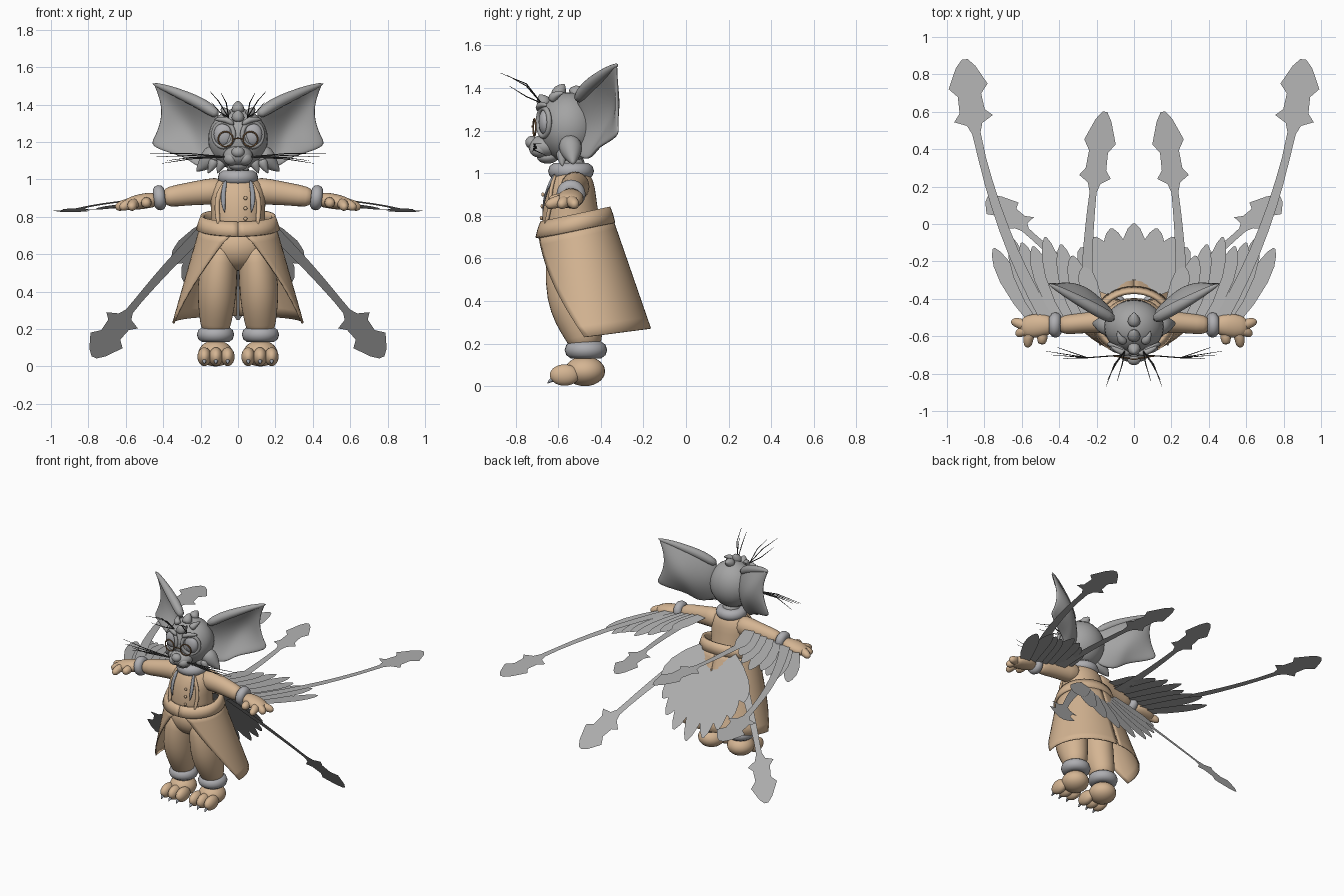
import bpy, bmesh, math
from mathutils import Vector, Matrix

cube = bpy.data.objects.get("Cube")
if cube:
    bpy.data.objects.remove(cube)


def material(name, r, g, b):
    m = bpy.data.materials.new(name)
    m.use_nodes = True
    m.diffuse_color = (r, g, b, 1)
    m.node_tree.nodes["Principled BSDF"].inputs["Base Color"].default_value = (r, g, b, 1)
    return m


TAN = material("cloth_tan", .66, .46, .29)
FUR = material("fur_grey", .37, .37, .37)
FEATHER = material("feather_grey", .45, .45, .45)
CUFF = material("cuff_grey", .42, .42, .44)
CLAW = material("claw_grey", .3, .32, .36)
BRASS = material("brass", .3, .16, .07)
DARK = material("whisker_dark", .05, .05, .05)


def finish(name, bm, mat, mirror=False, subsurf=0, thick=0, smooth=True):
    me = bpy.data.meshes.new(name)
    bm.to_mesh(me)
    bm.free()
    me.materials.append(mat)
    ob = bpy.data.objects.new(name, me)
    bpy.context.collection.objects.link(ob)
    for p in me.polygons:
        p.use_smooth = smooth
    if thick:
        mod = ob.modifiers.new("thickness", "SOLIDIFY")
        mod.thickness = thick
        mod.offset = 0
    if subsurf:
        ob.modifiers.new("smoothing", "SUBSURF").levels = subsurf
        ob.modifiers["smoothing"].render_levels = subsurf
    if mirror:
        ob.modifiers.new("mirror", "MIRROR").use_mirror_merge = False
    return ob


def loft(name, rings, mat, mirror=False, n=12, subsurf=1):
    """Skin elliptical rings (x, y, z, radius_a, radius_b) along their path."""
    bm = bmesh.new()
    pts = [Vector(r[:3]) for r in rings]
    d = pts[-1] - pts[0]
    ref = Vector((0, 1, 0)) if abs(d.x) > max(abs(d.y), abs(d.z)) else Vector((1, 0, 0))
    rows = []
    for i, r in enumerate(rings):
        t = (pts[min(i + 1, len(pts) - 1)] - pts[max(i - 1, 0)]).normalized()
        u = (ref - t * ref.dot(t)).normalized()
        v = t.cross(u)
        a, b = r[3], r[-1]
        rows.append([bm.verts.new(pts[i] + u * a * math.cos(k * math.tau / n)
                                  + v * b * math.sin(k * math.tau / n)) for k in range(n)])
    for p, q in zip(rows, rows[1:]):
        for k in range(n):
            bm.faces.new((p[k], p[(k + 1) % n], q[(k + 1) % n], q[k]))
    bm.faces.new(rows[0][::-1])
    bm.faces.new(rows[-1])
    return finish(name, bm, mat, mirror, subsurf)


def ball(name, loc, size, mat, mirror=False):
    bm = bmesh.new()
    bmesh.ops.create_uvsphere(bm, u_segments=24, v_segments=14, radius=1,
                              matrix=Matrix.Translation(loc) @ Matrix.Diagonal((*size, 1)))
    return finish(name, bm, mat, mirror)


def ring(name, loc, major, minor, mat, rot=(0, 0, 0), stretch=1, mirror=False):
    bpy.ops.mesh.primitive_torus_add(location=loc, rotation=rot, major_radius=major,
                                     minor_radius=minor, major_segments=28, minor_segments=10)
    ob = bpy.context.object
    ob.name = name
    ob.scale.y = stretch
    bpy.ops.object.transform_apply(location=True, rotation=True, scale=True)
    bpy.ops.object.shade_smooth()
    ob.data.materials.append(mat)
    if mirror:
        ob.modifiers.new("mirror", "MIRROR").use_mirror_merge = False


def grid(name, rows, mat, **kw):
    bm = bmesh.new()
    vs = [[bm.verts.new(p) for p in row] for row in rows]
    for p, q in zip(vs, vs[1:]):
        for k in range(len(p) - 1):
            bm.faces.new((p[k], p[k + 1], q[k + 1], q[k]))
    return finish(name, bm, mat, **kw)


def plume(name, start, ctrl, end, profile, place, mirror=True):
    """Flat feather: half widths (t, w) along a quadratic path, placed on a plane."""
    a, c, e = Vector(start), Vector(ctrl), Vector(end)
    rows = []
    for t, w in profile:
        p = a * (1 - t) ** 2 + c * 2 * t * (1 - t) + e * t * t
        d = ((c - a) * (1 - t) + (e - c) * t).normalized()
        side = Vector((d.y, -d.x)) * w
        rows.append([place(*(p - side)), place(*(p + side))])
    return grid(name, rows, FEATHER, mirror=mirror, smooth=False)


SHORT = [(0, .03), (.3, .045), (.6, .05), (.8, .042), (.93, .025), (1, .006)]
PADDLE = [(0, .022), (.12, .04), (.2, .1), (.3, .065), (.52, .06), (.64, .1), (.72, .085),
          (.9, .05), (1, .015)]


def long_profile(frac, size):
    stem = [(k / 8 * (1 - frac), .035 - .002 * k) for k in range(8)]
    return stem + [(1 - frac + frac * t, w * size) for t, w in PADDLE]


# Head, muzzle and chin
ball("head", (0, -.55, 1.215), (.16, .145, .165), FUR)
ball("muzzle", (0, -.665, 1.125), (.08, .075, .055), FUR)
ball("nose", (0, -.725, 1.145), (.035, .03, .03), FUR)
ball("lip", (.035, -.69, 1.11), (.042, .045, .036), FUR, True)
ball("chin", (0, -.65, 1.075), (.05, .05, .03), FUR)

# Eyes, brows and spectacles
ball("eye", (.075, -.66, 1.24), (.055, .032, .062), CUFF, True)
ring("eye_socket", (.077, -.668, 1.24), .06, .012, FUR, (math.radians(90), 0, .45), 1.1, True)
ring("spectacle_rim", (.066, -.712, 1.215), .04, .004, BRASS, (math.radians(90), 0, .15), 1, True)
loft("spectacle_bridge", [(-.026, -.72, 1.215, .004), (0, -.725, 1.222, .004),
                          (.026, -.72, 1.215, .004)], BRASS, n=8)
loft("brow", [(.02, -.69, 1.29, .012), (.06, -.695, 1.325, .02), (.13, -.65, 1.32, .008)], FUR, True)

# Crest of hair tufts
for i, (y, z, tip_y, tip_z) in enumerate([(-.66, 1.31, -.69, 1.37), (-.61, 1.35, -.57, 1.42),
                                          (-.54, 1.36, -.47, 1.40)]):
    loft(f"crest_tuft_{i}", [(0, y, z, .04), (0, (y + tip_y) / 2, (z + tip_z) / 2 + .01, .035),
                             (0, tip_y, tip_z, .003)], FUR)
loft("side_tuft", [(.05, -.63, 1.34, .03), (.075, -.62, 1.37, .022), (.09, -.57, 1.38, .003)], FUR, True)

# Cheek and jaw fur
loft("cheek_tuft", [(.1, -.55, 1.17, .03), (.135, -.545, 1.13, .065), (.175, -.535, 1.085, .045),
                    (.225, -.53, 1.04, .003)], FUR, True)
for i, x in enumerate((.035, .085, .125)):
    loft(f"jaw_tuft_{i}", [(x, -.58, 1.11, .035), (x * 1.1, -.585, 1.07, .025),
                           (x * 1.3, -.58, 1.03, .002)], FUR, True)

# Ears: hollow sheets between a curved top edge and a scalloped lower edge
top_edge = [(.1, 1.35), (.19, 1.415), (.28, 1.455), (.37, 1.495), (.46, 1.525)]
low_edge = [(.1, 1.09), (.21, 1.05), (.27, 1.115), (.37, 1.14), (.475, 1.18)]
ear_rows = []
for i, ((tx, tz), (lx, lz)) in enumerate(zip(top_edge, low_edge)):
    row = []
    for k in range(9):
        v = k / 8
        x = lx + (tx - lx) * v - .055 * (i / 4) ** 2 * math.sin(math.pi * v)
        y = -.52 + .55 * (x - .1) + .09 * math.sin(math.pi * v) * math.sin(math.pi * (i + .6) / 5)
        row.append((x, y, lz + (tz - lz) * v))
    ear_rows.append(row)
grid("ear", ear_rows, FUR, mirror=True, subsurf=2, thick=.022)
loft("ear_rim", [(x, -.52 + .55 * (x - .1) + .005, z - .012, r)
                 for (x, z), r in zip(top_edge, (.03, .035, .03, .022, .008))], FUR, True)

# Whiskers
for i, (y, z) in enumerate([(-.68, 1.14), (-.7, 1.12), (-.66, 1.085), (-.72, 1.1)]):
    loft(f"whisker_{i}", [(.05, -.7, 1.12, .003), (.25, -.715, (1.135 + z) / 2, .003),
                          (.47 - .03 * i, y, z, .001)], DARK, True, 6, 0)
for i, (x, y, z) in enumerate([(.15, -.87, 1.47), (.09, -.84, 1.46), (.14, -.83, 1.41)]):
    loft(f"brow_whisker_{i}", [(.05, -.68, 1.33, .003), (x * .7, -.75, z - .05, .003),
                               (x, y, z, .001)], DARK, True, 6, 0)

# Neck ruff and torso
ring("neck_ruff", (0, -.54, 1.01), .068, .04, CUFF)
loft("neck", [(0, -.53, .96, .07), (0, -.54, 1.1, .07)], FUR)
loft("torso", [(0, -.53, .68, .17, .15), (0, -.545, .8, .14, .135), (0, -.545, .9, .155, .125),
               (0, -.53, .98, .14, .1), (0, -.53, 1.025, .06, .06)], TAN, n=20)
loft("jacket_edge", [(.06, -.61, 1.0, .012, .008), (.11, -.64, .92, .014, .01),
                     (.115, -.635, .84, .014, .01), (.1, -.665, .74, .012, .01)], TAN, True)
loft("scarf_end", [(.065, -.615, 1.0, .01, .008), (.08, -.652, .93, .013, .006),
                   (.08, -.668, .87, .013, .006), (.07, -.672, .82, .002)], CLAW, True)
for i in range(3):
    ball(f"button_{i}", (.04, -.672 - .004 * i, .9 - .055 * i), (.01, .007, .01), TAN)

# Sleeves, wrist cuffs and hands
loft("sleeve", [(.07, -.52, .94, .08, .08), (.16, -.52, .935, .065, .072), (.28, -.53, .92, .055, .062),
                (.38, -.54, .905, .056, .058), (.4, -.54, .903, .03, .03)], TAN, True)
ring("wrist_cuff", (.42, -.54, .902), .036, .032, CUFF, (0, math.radians(97), 0), 1, True)
loft("palm", [(.42, -.54, .895, .045, .04), (.5, -.54, .885, .068, .045), (.57, -.55, .872, .065, .038),
              (.61, -.55, .86, .04, .028)], TAN, True)
for i, (x, y) in enumerate([(.65, -.525), (.625, -.59), (.575, -.65)]):
    loft(f"finger_{i}", [(.54, -.545 - .015 * i, .872, .03), ((.56 + x) / 2, (y - .55) / 2, .868, .03),
                         (x - .01, y + .005, .852, .026), (x + .005, y - .005, .845, .012)], TAN, True)
loft("thumb", [(.49, -.57, .88, .03), (.49, -.615, .875, .03), (.495, -.645, .868, .02)], TAN, True)


# Waistband and open-fronted skirt on tilted oval hoops
def hoop(angle, cy, rx, ry, z, tilt):
    return (rx * math.sin(angle), cy - ry * math.cos(angle), z - tilt * math.cos(angle))


turn = [math.tau * k / 40 for k in range(41)]
grid("waistband", [[hoop(a, -.52, rx, ry, z, .035) for a in turn] for rx, ry, z in
                   [(.19, .155, .805), (.203, .168, .77), (.215, .178, .73)]], TAN, thick=.02)
skirt = []
for j in range(11):
    t = j / 10
    first = math.radians(8 + 74 * t ** .75)
    skirt.append([hoop(first + (math.pi - .02 * t - first) * k / 20, -.52 + .08 * t, .2 + .147 * t,
                       .172 + .1 * t, .75 - .515 * t, .04 - .005 * t) for k in range(21)])
grid("skirt", skirt, TAN, mirror=True, thick=.008)

# Trousers, ankle cuffs, feet
ball("hips", (0, -.53, .64), (.17, .135, .13), TAN)
loft("trouser_leg", [(.085, -.53, .68, .08, .12), (.1, -.53, .56, .1, .135), (.113, -.53, .42, .108, .13),
                     (.115, -.505, .32, .1, .115), (.12, -.475, .23, .085, .09),
                     (.12, -.47, .17, .07, .07)], TAN, True, 16)
ring("ankle_cuff", (.12, -.47, .17), .058, .042, CUFF, mirror=True)
ball("foot", (.12, -.475, .07), (.092, .095, .07), TAN, True)
for i, x in enumerate((.055, .118, .18)):
    ball(f"toe_{i}", (x, -.57, .052), (.037, .07, .05), TAN, True)
    loft(f"claw_{i}", [(x, -.61, .035, .014), (x, -.635, .03, .012), (x, -.652, .012, .002)], CLAW, True, 8)


# Wing feathers lie flat behind each arm
def wing_plane(base, slope):
    return lambda x, y: (x, y, base + slope * (y + .45))


tips = [(.27, -.23), (.33, -.17), (.39, -.11), (.475, -.07), (.54, -.12), (.6, -.1), (.66, -.07), (.75, -.13)]
for i, tip in enumerate(tips):
    x0 = .18 + .05 * i
    plume(f"wing_feather_{i}", (x0, -.52), ((x0 + tip[0]) / 2 + .02, -.33), tip, SHORT,
          wing_plane(.945 - .011 * i, -.09))
plume("long_inner_wing_feather", (.25, -.5), (.27, -.05), (.155, .6), long_profile(.35, .85),
      wing_plane(.92, .015))
plume("long_outer_wing_feather", (.47, -.5), (.82, .1), (.905, .88), long_profile(.26, 1.05),
      wing_plane(.895, -.053))


# Tail fan on a plane sloping down behind the skirt
def tail_plane(lift):
    return lambda x, s: (x, -.36 + .594 * s + lift, .74 - .804 * s + lift)


for i, (x, s) in enumerate([(0, .61), (.12, .56), (.21, .48), (.28, .38), (.34, .25)]):
    plume(f"tail_feather_{i}", (x * .35, -.02), (x * .75, s * .45), (x, s),
          [(t, w * 1.35) for t, w in SHORT], tail_plane(.003 * i), i > 0)
plume("long_tail_feather", (.17, 0), (.49, .38), (.77, .86), long_profile(.33, 1), tail_plane(0))
